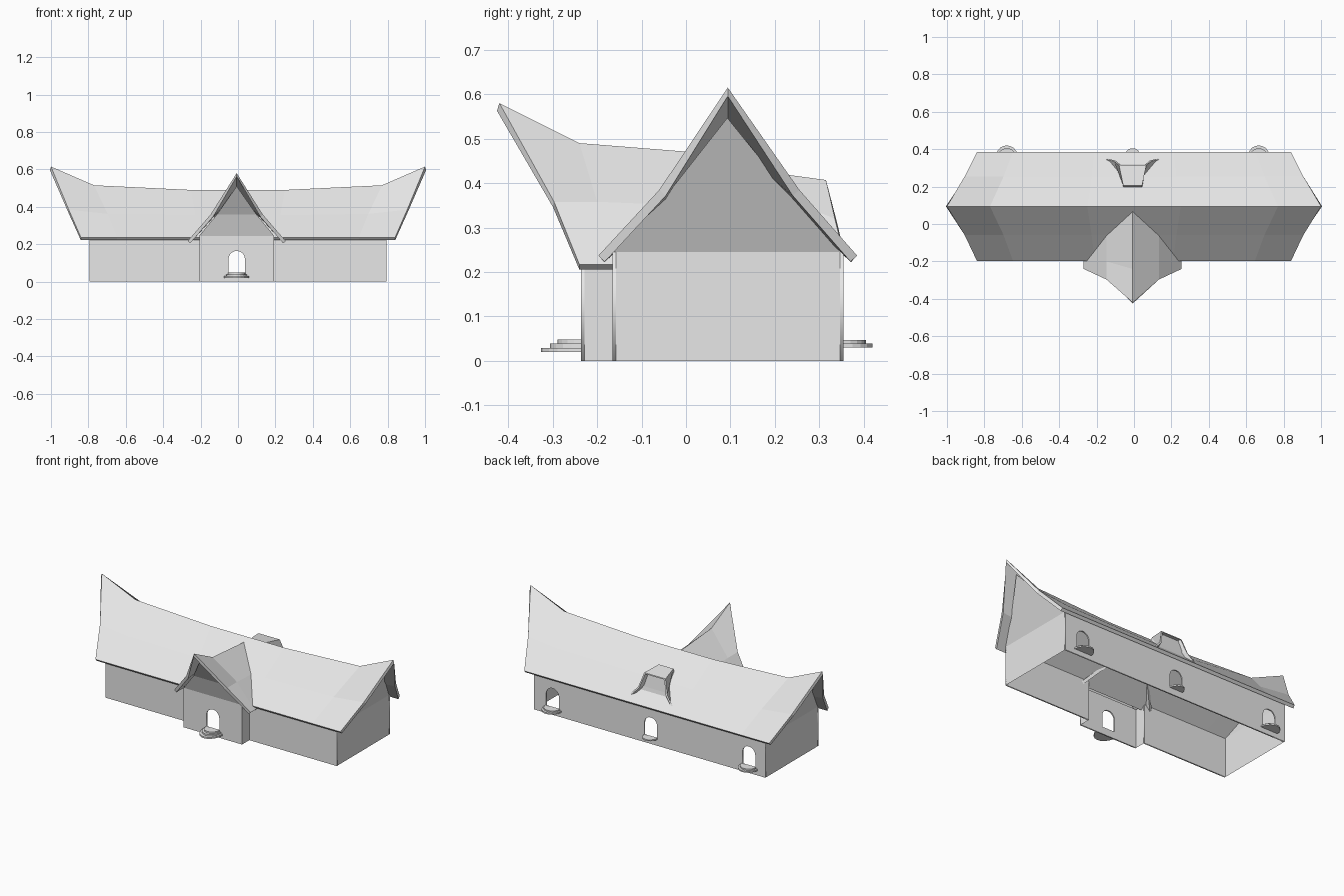
import bpy, bmesh, math

if "Cube" in bpy.data.objects:
    bpy.data.objects.remove(bpy.data.objects["Cube"])

mat = bpy.data.materials.new("plain grey")
mat.diffuse_color = (0.8, 0.8, 0.8, 1)
mat.use_nodes = True
mat.node_tree.nodes["Principled BSDF"].inputs["Base Color"].default_value = mat.diffuse_color
CX = -0.007  # centre line of porch, dormer and middle doors


def mesh_object(name, verts, faces):
    me = bpy.data.meshes.new(name)
    me.from_pydata(verts, [], faces)
    me.materials.append(mat)
    ob = bpy.data.objects.new(name, me)
    bpy.context.collection.objects.link(ob)
    return ob


def roof_sheet(name, rows, thick):
    """Skin a grid of points, face it upward and give it thickness below."""
    n = len(rows[0])
    faces = [(i * n + j, i * n + j + 1, (i + 1) * n + j + 1, (i + 1) * n + j)
             for i in range(len(rows) - 1) for j in range(n - 1)]
    ob = mesh_object(name, [p for r in rows for p in r], faces)
    bm = bmesh.new()
    bm.from_mesh(ob.data)
    bm.normal_update()
    if sum(f.normal.z for f in bm.faces) < 0:
        bmesh.ops.reverse_faces(bm, faces=bm.faces)
    bm.to_mesh(ob.data)
    bm.free()
    mod = ob.modifiers.new("thickness", 'SOLIDIFY')
    mod.thickness = thick
    mod.offset = -1
    return ob


def arch(cx, w=0.044, z0=0.045, spring=0.12, n=10):
    return [(cx - w, z0), (cx + w, z0)] + [
        (cx + w * math.cos(math.pi * i / n), spring + w * math.sin(math.pi * i / n))
        for i in range(n + 1)]


def wall(name, x0, x1, y, doors=(), top=0.245):
    """Thin upright wall along x with arched door holes."""
    cu = bpy.data.curves.new(name, 'CURVE')
    cu.dimensions = '2D'
    cu.fill_mode = 'BOTH'
    cu.extrude = 0.004
    outline = [(x0, 0), (x1, 0), (x1, top), (x0, top)]
    for pts in [outline] + [arch(d) for d in doors]:
        sp = cu.splines.new('POLY')
        sp.points.add(len(pts) - 1)
        for p, (a, b) in zip(sp.points, pts):
            p.co = (a, b, 0, 1)
        sp.use_cyclic_u = True
    tmp = bpy.data.objects.new("tmp", cu)
    bpy.context.collection.objects.link(tmp)
    dg = bpy.context.evaluated_depsgraph_get()
    me = bpy.data.meshes.new_from_object(tmp.evaluated_get(dg))
    bpy.data.objects.remove(tmp)
    me.name = name
    me.materials.clear()
    me.materials.append(mat)
    ob = bpy.data.objects.new(name, me)
    ob.rotation_euler.x = math.pi / 2
    ob.location.y = y
    bpy.context.collection.objects.link(ob)


def step(name, cx, y, rx, ry, z0, z1, side, n=10):
    """Half-oval slab against a wall; side is -1 for front, 1 for back."""
    ring = [(cx + rx * math.cos(math.pi * i / n), y + side * ry * math.sin(math.pi * i / n))
            for i in range(n + 1)]
    m = n + 1
    verts = [(a, b, z) for z in (z0, z1) for a, b in ring]
    faces = [tuple(range(m)), tuple(range(m, 2 * m))]
    faces += [(i, (i + 1) % m, m + (i + 1) % m, m + i) for i in range(m)]
    ob = mesh_object(name, verts, faces)
    bm = bmesh.new()
    bm.from_mesh(ob.data)
    bmesh.ops.recalc_face_normals(bm, faces=bm.faces)
    bm.to_mesh(ob.data)
    bm.free()


# Hall walls, open below and open into the porch
YF, YB, XE = -0.165, 0.355, 0.793
BACK_DOORS = (-0.68, CX, 0.667)
wall("back_wall", -XE, XE, YB - 0.004, BACK_DOORS)
wall("front_wall_left", -XE, CX - 0.2, YF + 0.004)
wall("front_wall_right", CX + 0.2, XE, YF + 0.004)
for s, tag in ((-1, "left"), (1, "right")):
    f = (lambda t: t) if s > 0 else (lambda t: t[::-1])
    mesh_object("end_wall_" + tag,
                [(s * XE, YF, 0), (s * XE, YB, 0), (s * XE, YB, 0.245), (s * XE, YF, 0.245)],
                [f((0, 1, 2, 3))])
    # Gable leans outward under the upswept roof
    prof = [(YF, 0.245), (YB, 0.245), (0.24, 0.365), (0.093, 0.547), (-0.05, 0.365)]
    mesh_object("gable_" + tag,
                [(s * (XE + (z - 0.245) * 0.45), y, z) for y, z in prof], [f((0, 1, 2, 3, 4))])

# Main roof: saddle-backed ridge, flared eaves
rows = []
for s, ridge, mid in ((-1, 0.615, 0.385), (-0.77, 0.515, 0.362), (-0.25, 0.49, 0.355),
                      (0.25, 0.49, 0.355), (0.77, 0.515, 0.362), (1, 0.615, 0.385)):
    rows.append([(s * 0.84, -0.197, 0.237), (s * 0.905, -0.06, mid), (s, 0.094, ridge),
                 (s * 0.905, 0.255, mid), (s * 0.84, 0.385, 0.237)])
roof_sheet("main_roof", rows, 0.02)

# Porch walls and leaning gable
YP = -0.236
wall("porch_front", CX - 0.2, CX + 0.2, YP + 0.004, (CX,))
for s in (-1, 1):
    x = CX + s * 0.2
    q = (0, 1, 2, 3) if s > 0 else (3, 2, 1, 0)
    mesh_object("porch_side", [(x, YP, 0), (x, YF, 0), (x, YF, 0.245), (x, YP, 0.245)], [q])
mesh_object("porch_gable",
            [(CX - 0.2, YP, 0.245), (CX + 0.2, YP, 0.245), (CX + 0.105, -0.275, 0.36),
             (CX, -0.365, 0.51), (CX - 0.105, -0.275, 0.36)], [(0, 1, 2, 4), (4, 2, 3)])

# Porch roof: prow-like ridge running back into the main roof
rows = []
for eave, mid, ridge in (((-0.24, 0.217), (-0.297, 0.358), (-0.42, 0.58)),
                         ((-0.20, 0.217), (-0.20, 0.358), (-0.24, 0.49)),
                         ((-0.165, 0.217), (-0.05, 0.352), (0.075, 0.465))):
    rows.append([(CX + x, p[0], p[1]) for x, p in
                 ((-0.262, eave), (-0.14, mid), (0, ridge), (0.14, mid), (0.262, eave))])
roof_sheet("porch_roof", rows, 0.018)

# Rear dormer hood and its front panel
half = [[(0.165, 0.352, 0.25), (0.1, 0.335, 0.32), (0.073, 0.315, 0.407)],
        [(0.13, 0.335, 0.27), (0.06, 0.26, 0.35), (0.05, 0.205, 0.422)],
        [(0.13, 0.32, 0.27), (0.06, 0.23, 0.35), (0.05, 0.195, 0.40)]]
rows = [[(CX - x, y, z) for x, y, z in h] + [(CX + x, y, z) for x, y, z in h[::-1]] for h in half]
roof_sheet("dormer_hood", rows, 0.01)
panel = [(0.125, 0.325, 0.265), (0.085, 0.312, 0.32), (0.064, 0.298, 0.4)]
mesh_object("dormer_panel",
            [(CX - x, y, z) for x, y, z in panel] + [(CX + x, y, z) for x, y, z in panel[::-1]],
            [(0, 1, 4, 5), (1, 2, 3, 4)])

# Door steps
for i, (rx, ry) in enumerate(((0.067, 0.09), (0.056, 0.07), (0.046, 0.053))):
    step("porch_step", CX, YP, rx, ry, 0.02 + i * 0.0093, 0.0293 + i * 0.0093, -1)
for d in (BACK_DOORS[0], BACK_DOORS[2]):
    step("back_step_lower", d, YB, 0.06, 0.065, 0.03, 0.0385, 1)
    step("back_step_upper", d, YB, 0.05, 0.05, 0.0385, 0.047, 1)
step("back_step_middle", CX, YB, 0.045, 0.05, 0.0385, 0.047, 1)
